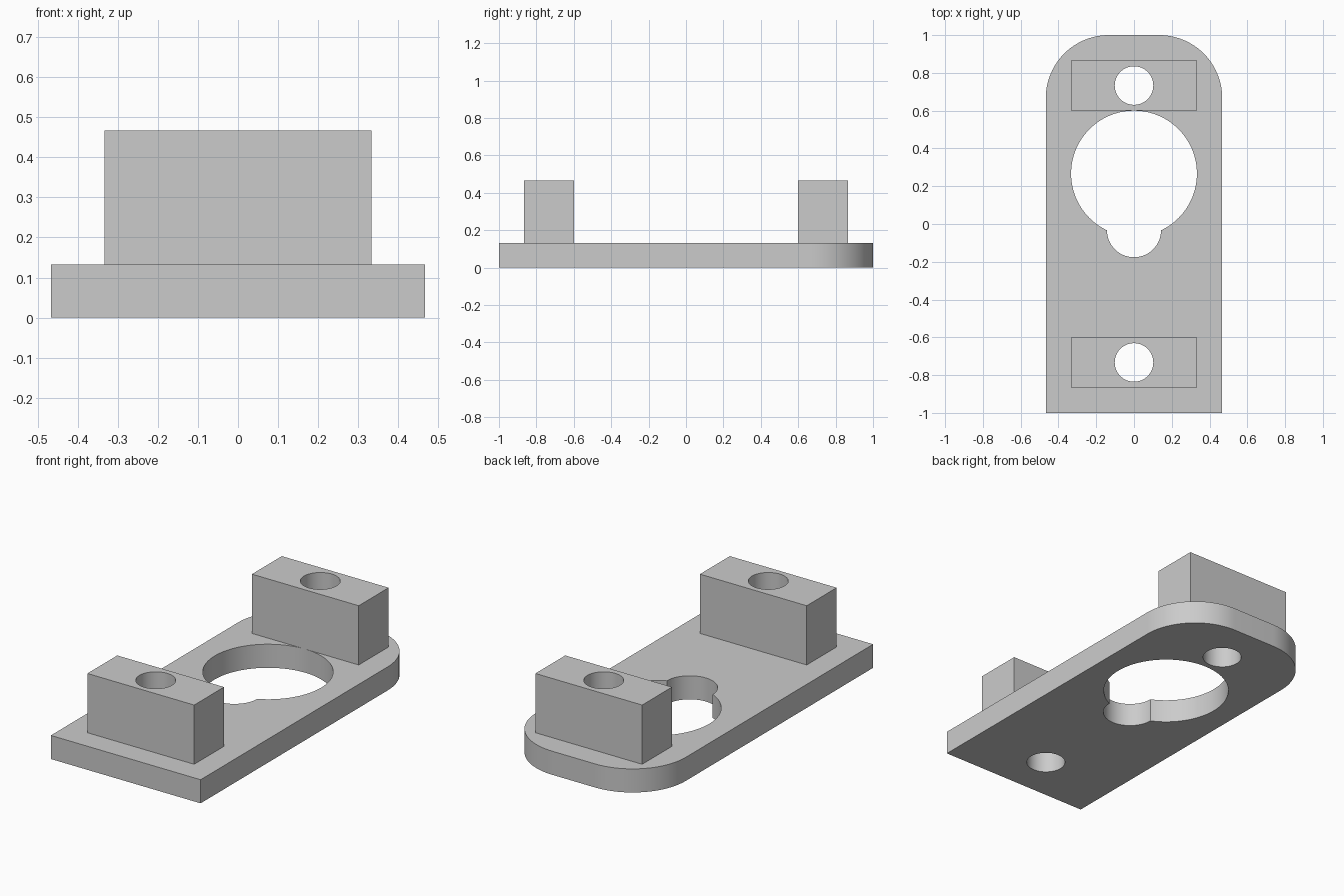
import bpy
import bmesh
from math import pi, sin, cos, radians

cube = bpy.data.objects.get("Cube")
if cube:
    bpy.data.objects.remove(cube, do_unlink=True)

WIDTH, LENGTH, THICK = 0.467, 1.0, 0.133   # half width, half length, plate height
TOP = 0.467
CORNER = 0.333
BOLT_Y, BOLT_R = 0.733, 0.102

grey = bpy.data.materials.new("plain_grey")
grey.use_nodes = True
colour = (0.6, 0.6, 0.6, 1)
grey.diffuse_color = colour
grey.node_tree.nodes["Principled BSDF"].inputs["Base Color"].default_value = colour


def prism(name, outline, z0, z1):
    """Extrude a counter-clockwise outline from z0 to z1."""
    bm = bmesh.new()
    base = bm.faces.new([bm.verts.new((x, y, z0)) for x, y in outline])
    top = bmesh.ops.extrude_face_region(bm, geom=[base], use_keep_orig=True)["geom"]
    moved = [v for v in top if isinstance(v, bmesh.types.BMVert)]
    bmesh.ops.translate(bm, vec=(0, 0, z1 - z0), verts=moved)
    bmesh.ops.recalc_face_normals(bm, faces=bm.faces)
    mesh = bpy.data.meshes.new(name)
    bm.to_mesh(mesh)
    bm.free()
    obj = bpy.data.objects.new(name, mesh)
    bpy.context.collection.objects.link(obj)
    mesh.materials.append(grey)
    return obj


def arc(x, y, r, start, end, steps):
    angles = [start + (end - start) * i / steps for i in range(steps + 1)]
    return [(x + r * cos(a), y + r * sin(a)) for a in angles]


def cut_round(obj, y, r):
    """Drill a vertical round hole through an object."""
    cutter = prism("hole_cutter", arc(0, y, r, 0, 2 * pi, 96)[:-1], -0.2, TOP + 0.2)
    cutter.hide_render = True
    mod = obj.modifiers.new("hole", 'BOOLEAN')
    mod.operation, mod.solver, mod.object = 'DIFFERENCE', 'EXACT', cutter
    bpy.context.view_layer.objects.active = obj
    bpy.ops.object.modifier_apply(modifier=mod.name)
    bpy.data.objects.remove(cutter, do_unlink=True)


def smooth(obj):
    bpy.ops.object.select_all(action='DESELECT')
    obj.select_set(True)
    bpy.context.view_layer.objects.active = obj
    bpy.ops.object.shade_smooth_by_angle(angle=radians(30))


# Base plate: square front end, rounded back end
inner_x, inner_y = WIDTH - CORNER, LENGTH - CORNER
outline = [(-WIDTH, -LENGTH), (WIDTH, -LENGTH)]
outline += arc(inner_x, inner_y, CORNER, 0, pi / 2, 24)
outline += arc(-inner_x, inner_y, CORNER, pi / 2, pi, 24)
plate = prism("base_plate", outline, 0, THICK)

# Keyhole opening and bolt holes
cut_round(plate, 0.267, 0.333)
cut_round(plate, -0.033, 0.143)
for side in (-1, 1):
    cut_round(plate, side * BOLT_Y, BOLT_R)
smooth(plate)

# Upright blocks with bolt holes
for name, side in (("front_block", -1), ("back_block", 1)):
    y0, y1 = side * BOLT_Y - 0.133, side * BOLT_Y + 0.133
    block = prism(name, [(-0.333, y0), (0.333, y0), (0.333, y1), (-0.333, y1)], THICK, TOP)
    cut_round(block, side * BOLT_Y, BOLT_R)
    smooth(block)
